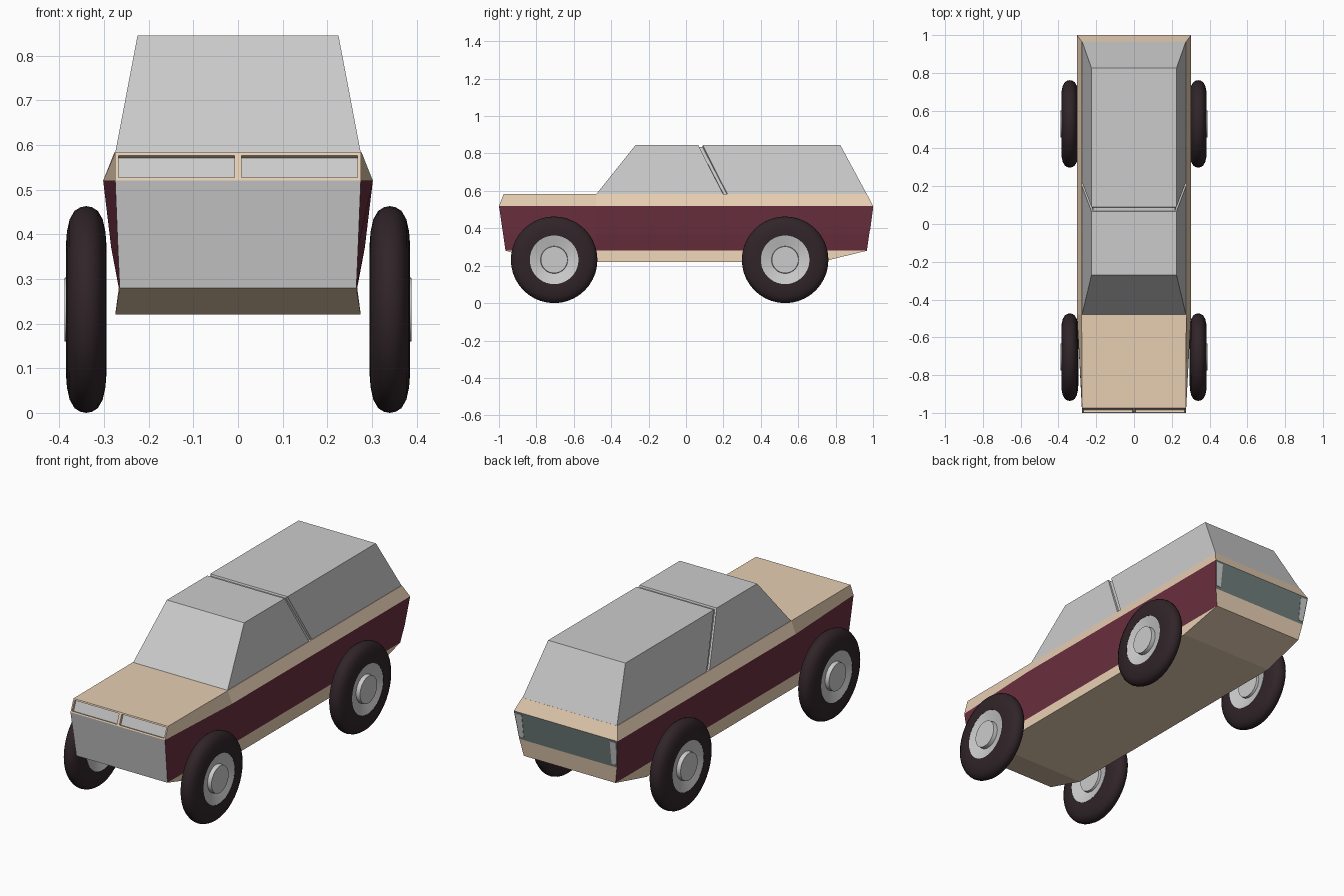
import bpy, bmesh, math
from mathutils import Vector

if "Cube" in bpy.data.objects:
    bpy.data.objects.remove(bpy.data.objects["Cube"])


def material(name, rgb):
    m = bpy.data.materials.new(name)
    m.diffuse_color = (*rgb, 1)
    m.use_nodes = True
    m.node_tree.nodes["Principled BSDF"].inputs["Base Color"].default_value = m.diffuse_color
    return m


BEIGE = material("beige", (0.80, 0.62, 0.45))
MAROON = material("maroon", (0.15, 0.03, 0.05))
GREY = material("grey", (0.55, 0.55, 0.55))
TEAL = material("dull_teal", (0.16, 0.21, 0.20))
RUBBER = material("rubber", (0.03, 0.018, 0.022))


def finish(bm, name, mats=()):
    me = bpy.data.meshes.new(name)
    bm.to_mesh(me)
    bm.free()
    for m in mats:
        me.materials.append(m)
    ob = bpy.data.objects.new(name, me)
    bpy.context.collection.objects.link(ob)
    return ob


def build_body():
    # level: z, front y, rear y, half width at front, half width behind the bonnet
    levels = [(0.22, -0.75, 0.72, 0.275, 0.275),
              (0.28, -0.965, 0.967, 0.265, 0.267),
              (0.37, -0.978, 0.98, 0.269, 0.284),
              (0.52, -1.0, 1.0, 0.275, 0.302),
              (0.583, -0.975, 0.967, 0.275, 0.277)]
    bm = bmesh.new()
    rings = []
    for z, yf, yr, wf, wm in levels:
        pts = [(wf, yf), (wm, -0.48), (wm, yr), (-wm, yr), (-wm, -0.48), (-wf, yf)]
        rings.append([bm.verts.new((x, y, z)) for x, y in pts])
    band = None
    for i in range(4):
        for j in range(6):
            k = (j + 1) % 6
            f = bm.faces.new((rings[i][j], rings[i][k], rings[i + 1][k], rings[i + 1][j]))
            if i in (1, 2):
                f.material_index = 2 if j == 5 else 1
                if j == 2:
                    f.material_index = 3 if i == 2 else 0
            if i == 3 and j == 5:
                band = f
    bm.faces.new(rings[0])
    bm.faces.new(rings[-1])
    bmesh.ops.recalc_face_normals(bm, faces=bm.faces[:])
    # two recessed headlight windows in the front band
    long_edges = [e for e in band.edges if e.calc_length() > 0.3]
    bmesh.ops.subdivide_edges(bm, edges=long_edges, cuts=1, use_grid_fill=True)
    bm.normal_update()
    lamps = [f for f in bm.faces if f.calc_center_median().y < -0.98
             and f.calc_center_median().z > 0.525 and abs(f.normal.y) > 0.7]
    bmesh.ops.inset_individual(bm, faces=lamps, thickness=0.0105)
    bmesh.ops.inset_individual(bm, faces=lamps, thickness=0.0002, depth=-0.014)
    for f in lamps:
        f.material_index = 2
    return finish(bm, "body", (BEIGE, MAROON, GREY, TEAL))


def build_cabin():
    # station: roof y, base y, inset (the inset stations form the groove)
    stations = [(-0.27, -0.48, 0), (0.066, 0.198, 0), (0.069, 0.201, 0.009),
                (0.087, 0.219, 0.009), (0.09, 0.222, 0), (0.825, 0.967, 0)]
    bm = bmesh.new()
    rings = []
    for yr, yb, d in stations:
        pts = [(0.275 - d, yb, 0.582), (0.225 - d, yr, 0.845 - d),
               (-0.225 + d, yr, 0.845 - d), (-0.275 + d, yb, 0.582)]
        rings.append([bm.verts.new(p) for p in pts])
    for a, b in zip(rings, rings[1:]):
        for j in range(4):
            k = (j + 1) % 4
            bm.faces.new((a[j], a[k], b[k], b[j]))
    bm.faces.new(rings[0])
    bm.faces.new(rings[-1])
    bmesh.ops.recalc_face_normals(bm, faces=bm.faces[:])
    return finish(bm, "cabin", (GREY,))


def build_tail_lamp(s):
    # thin upright block lying on the sloping tail panel
    bm = bmesh.new()
    for z, outer in ((0.385, 0.280), (0.510, 0.294)):
        y = 0.98 + (z - 0.37) * 0.02 / 0.15
        for x in (0.256, outer):
            for d in (-0.02, 0.002):
                bm.verts.new((s * x, y + d, z))
    bmesh.ops.convex_hull(bm, input=bm.verts[:])
    bmesh.ops.dissolve_limit(bm, angle_limit=0.02, verts=bm.verts[:], edges=bm.edges[:])
    finish(bm, "tail_lamp", (GREY,))


def lathe(name, profile, mat, loc, turn):
    # revolve (x, radius) profile about the axle
    bm = bmesh.new()
    vs = [bm.verts.new((x, 0, r)) for x, r in profile]
    es = [bm.edges.new(p) for p in zip(vs, vs[1:])]
    bmesh.ops.spin(bm, geom=vs + es, cent=(0, 0, 0), axis=(1, 0, 0),
                   angle=2 * math.pi, steps=40)
    bmesh.ops.remove_doubles(bm, verts=bm.verts[:], dist=0.0002)
    bmesh.ops.recalc_face_normals(bm, faces=bm.faces[:])
    ob = finish(bm, name, (mat,))
    ob.location = loc
    ob.rotation_euler.z = turn
    bpy.ops.object.select_all(action='DESELECT')
    ob.select_set(True)
    bpy.context.view_layer.objects.active = ob
    bpy.ops.object.shade_smooth_by_angle(angle=math.radians(35))


build_body()
build_cabin()

half_tyre = [(0.044, 0.13), (0.045, 0.15), (0.043, 0.175), (0.037, 0.202), (0.026, 0.221), (0.013, 0.229)]
TYRE = half_tyre + [(0, 0.2315)] + [(-x, r) for x, r in reversed(half_tyre)] + [half_tyre[0]]
RIM = [(0.049, 0), (0.049, 0.071), (0.027, 0.073), (0.044, 0.133),
       (-0.046, 0.133), (-0.027, 0.073), (-0.040, 0.071), (-0.040, 0)]

for side in (1, -1):
    build_tail_lamp(side)
    for end, y in (("front", -0.705), ("rear", 0.53)):
        loc = Vector((side * 0.34, y, 0.2315))
        turn = 0 if side > 0 else math.pi
        lathe(end + "_tyre", TYRE, RUBBER, loc, turn)
        lathe(end + "_rim", RIM, GREY, loc, turn)
